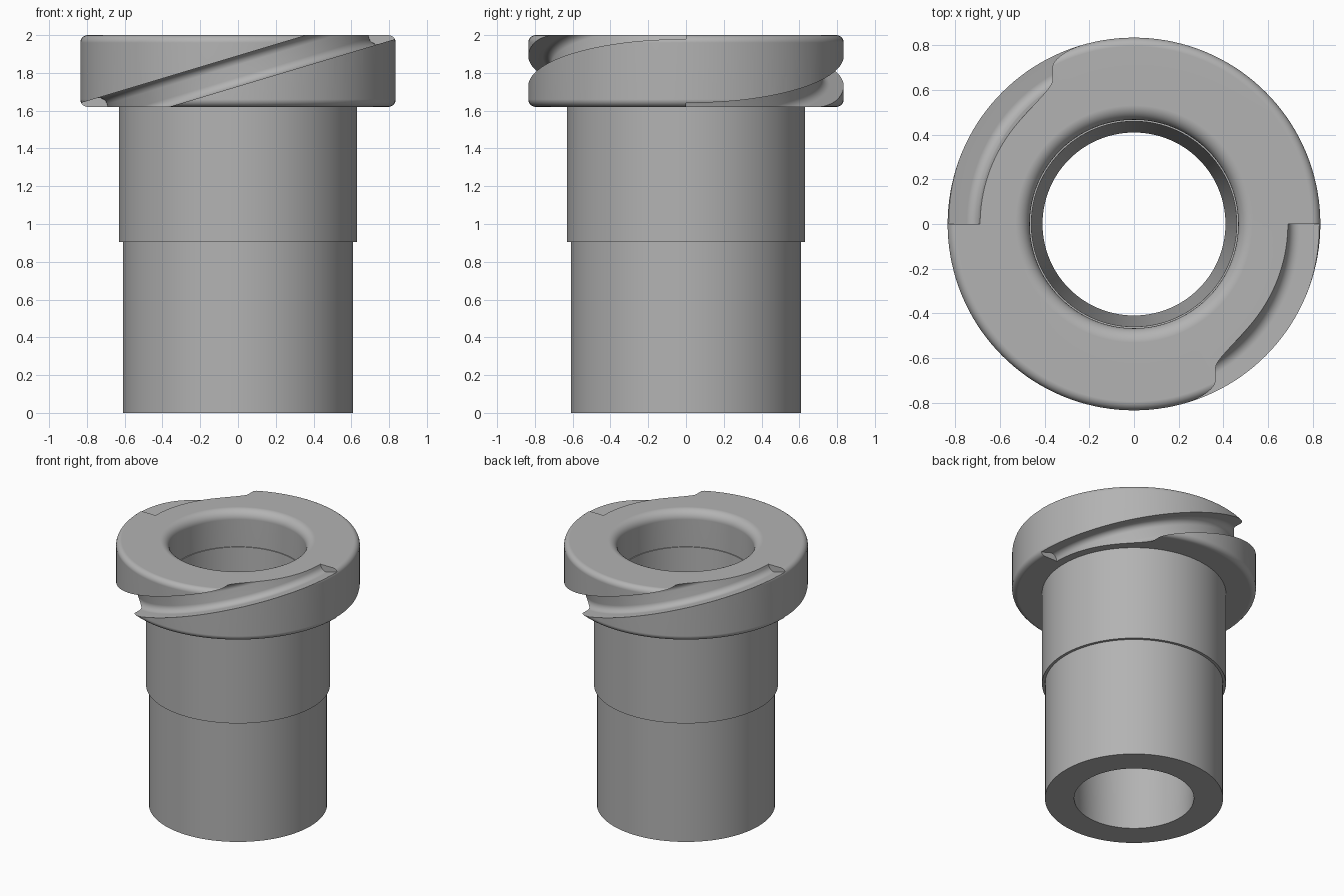
import bpy, bmesh, math
from mathutils import Matrix, Vector

cube = bpy.data.objects.get("Cube")
if cube:
    bpy.data.objects.remove(cube, do_unlink=True)

steel = bpy.data.materials.new("grey_steel")
steel.use_nodes = True
steel.diffuse_color = (0.45, 0.45, 0.45, 1)
steel.node_tree.nodes["Principled BSDF"].inputs["Base Color"].default_value = (0.45, 0.45, 0.45, 1)


def arc(cx, cz, radius, start, end, steps=8):
    """Points (r, z) along a fillet arc, angles in degrees."""
    angles = [math.radians(start + (end - start) * i / steps) for i in range(steps + 1)]
    return [(cx + radius * math.cos(a), cz + radius * math.sin(a)) for a in angles]


def revolve(name, profile, start=0, sweep=360, steps=144):
    """Sweep a closed (r, z) profile around z into a solid."""
    bm = bmesh.new()
    full = sweep == 360
    rings = []
    for i in range(steps if full else steps + 1):
        a = math.radians(start + sweep * i / steps)
        rings.append([bm.verts.new((r * math.cos(a), r * math.sin(a), z)) for r, z in profile])
    n = len(profile)
    for i in range(steps):
        a, b = rings[i], rings[(i + 1) % len(rings)]
        for j in range(n):
            k = (j + 1) % n
            bm.faces.new((a[j], b[j], b[k], a[k]))
    if not full:
        bm.faces.new(rings[0])
        bm.faces.new(rings[-1])
    bmesh.ops.recalc_face_normals(bm, faces=bm.faces)
    mesh = bpy.data.meshes.new(name)
    bm.to_mesh(mesh)
    bm.free()
    obj = bpy.data.objects.new(name, mesh)
    bpy.context.collection.objects.link(obj)
    mesh.materials.append(steel)
    return obj


# Stepped barrel, flanged head with rounded rim, and tapered bore
HEAD_R, HEAD_Z, RIM, MOUTH = 0.835, 1.62, 0.04, 0.065
profile = [(0.41, 0), (0.61, 0), (0.61, 0.905), (0.63, 0.905), (0.63, HEAD_Z)]
profile += arc(HEAD_R - RIM, HEAD_Z + RIM, RIM, -90, 0)
profile += arc(HEAD_R - RIM, 2 - RIM, RIM, 0, 90)
profile += arc(0.467 + MOUTH, 2 - MOUTH, MOUTH, 90, 180)
profile += [(0.467, 1.73), (0.46, 1.73)]
bushing = revolve("flanged_bushing", profile)

# Slanted half-ring grooves with rounded floor corners, on opposite sides
FLOOR, HALF, ROUND = 0.715, 0.077, 0.045
groove = [(1.0, -HALF)]
groove += arc(FLOOR + ROUND, -HALF + ROUND, ROUND, 270, 180)
groove += arc(FLOOR + ROUND, HALF - ROUND, ROUND, 180, 90)
groove += [(1.0, HALF)]
tilt = Matrix.Rotation(-math.atan(0.3), 4, 'Y')
lift = Matrix.Translation(Vector((0, 0, 1.81)))
for i, side in enumerate(("front", "back")):
    cutter = revolve(side + "_groove_cutter", groove, 180, 180, 96)
    cutter.data.transform(lift @ Matrix.Rotation(math.pi * i, 4, 'Z') @ tilt)
    cutter.hide_render = True
    cut = bushing.modifiers.new(side + "_groove", 'BOOLEAN')
    cut.operation, cut.solver, cut.object = 'DIFFERENCE', 'EXACT', cutter

# Bake the cuts and remove the cutters
depsgraph = bpy.context.evaluated_depsgraph_get()
bushing.data = bpy.data.meshes.new_from_object(bushing.evaluated_get(depsgraph))
bushing.modifiers.clear()
for side in ("front", "back"):
    bpy.data.objects.remove(bpy.data.objects[side + "_groove_cutter"], do_unlink=True)

# Smooth shading with crisp edges
bpy.ops.object.select_all(action='DESELECT')
bushing.select_set(True)
bpy.context.view_layer.objects.active = bushing
bpy.ops.object.shade_smooth_by_angle(angle=math.radians(30))
weighted = bushing.modifiers.new("even_normals", 'WEIGHTED_NORMAL')
weighted.keep_sharp = True
